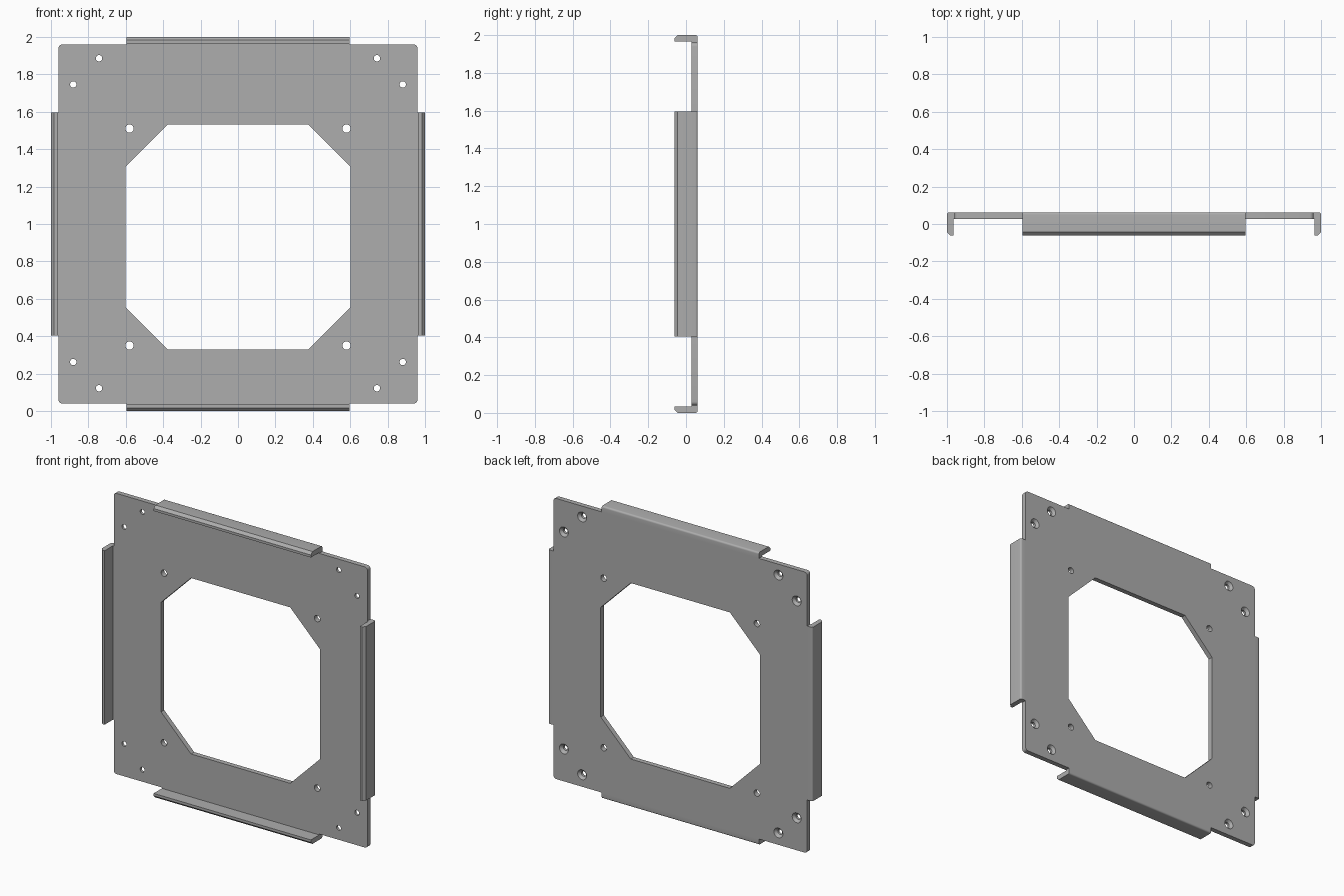
import bpy, bmesh
from math import sin, cos, pi, radians
from mathutils import Matrix, Vector

if "Cube" in bpy.data.objects:
    bpy.data.objects.remove(bpy.data.objects["Cube"])

BACK, INNER, FRONT = 0.062, 0.028, -0.062   # depths of the sheet and the lips
HALF, TAB = 0.96, 0.595                     # plate half size, flange half length
MID, HOLE_MID = 1.0, 0.93                   # plate and opening centre heights

steel = bpy.data.materials.new("grey steel")
steel.use_nodes = True
grey = (0.42, 0.42, 0.42, 1)
steel.diffuse_color = grey
steel.node_tree.nodes["Principled BSDF"].inputs["Base Color"].default_value = grey


def prism(bm, points, travel):
    """Extrude a closed outline along a vector."""
    face = bm.faces.new([bm.verts.new(p) for p in points])
    out = bmesh.ops.extrude_face_region(bm, geom=[face])["geom"]
    verts = [v for v in out if isinstance(v, bmesh.types.BMVert)]
    bmesh.ops.translate(bm, verts=verts, vec=travel)


def drill(bm, x, z, r_front, r_back, y0, y1):
    """Round cutter running from front to back."""
    place = Matrix.Translation((x, (y0 + y1) / 2, z)) @ Matrix.Rotation(-pi / 2, 4, "X")
    bmesh.ops.create_cone(bm, cap_ends=True, segments=24, radius1=r_front,
                          radius2=r_back, depth=y1 - y0, matrix=place)


def finish(bm, name):
    bmesh.ops.recalc_face_normals(bm, faces=bm.faces)
    mesh = bpy.data.meshes.new(name)
    bm.to_mesh(mesh)
    bm.free()
    mesh.materials.append(steel)
    ob = bpy.data.objects.new(name, mesh)
    bpy.context.collection.objects.link(ob)
    return ob


def arc(cx, cy, r, start, steps=5):
    return [(cx + r * cos(start + pi / 2 * i / steps),
             cy + r * sin(start + pi / 2 * i / steps)) for i in range(steps + 1)]


# Square plate with rounded corners
bm = bmesh.new()
c = HALF - 0.02
outline = []
for k, (sx, sz) in enumerate([(1, 1), (-1, 1), (-1, -1), (1, -1)]):
    outline += arc(sx * c, sz * c, 0.02, k * pi / 2)
prism(bm, [(x, INNER, z + MID) for x, z in outline], (0, BACK - INNER, 0))
plate = finish(bm, "mounting_plate")

# Four bent flanges: rounded bend at the back, chamfered lip at the front
bend = arc(0.988, BACK - 0.012, 0.012, 0)[::-1]
profile = [(0.94, BACK)] + bend + [(1, FRONT + 0.018), (0.983, FRONT),
           (0.966, FRONT), (0.966, INNER), (0.94, INNER)]
bm = bmesh.new()
for k in range(4):
    turn = Matrix.Translation((0, 0, MID)) @ Matrix.Rotation(k * pi / 2, 4, "Y")
    prism(bm, [turn @ Vector((-TAB, y, r)) for r, y in profile],
          turn.to_3x3() @ Vector((2 * TAB, 0, 0)))
flanges = finish(bm, "flange_helper")

# Eight-sided opening
bm = bmesh.new()
a, b = 0.602, 0.375
octagon = [(a, b), (b, a), (-b, a), (-a, b), (-a, -b), (-b, -a), (b, -a), (a, -b)]
prism(bm, [(x, -0.2, z + HOLE_MID) for x, z in octagon], (0, 0.4, 0))

# Plain holes around the opening, and pilot holes with countersinks near the corners
sinks = bmesh.new()
for sx in (-1, 1):
    for sz in (-1, 1):
        drill(bm, sx * 0.58, HOLE_MID + sz * 0.58, 0.022, 0.022, -0.1, 0.1)
        for x, z in ((0.743, 0.882), (0.881, 0.742)):
            z = 1.004 + sz * z
            drill(bm, sx * x, z, 0.017, 0.017, -0.1, 0.1)
            drill(sinks, sx * x, z, 0.017, 0.034, BACK - 0.017, BACK + 0.0001)
holes = finish(bm, "hole_helper")
countersinks = finish(sinks, "countersink_helper")

# Combine everything into one sheet
for helper, mode in ((flanges, "UNION"), (holes, "DIFFERENCE"), (countersinks, "DIFFERENCE")):
    mod = plate.modifiers.new(helper.name, "BOOLEAN")
    mod.operation, mod.object, mod.solver = mode, helper, "EXACT"
    helper.hide_render = True
bpy.context.view_layer.update()
solid = plate.evaluated_get(bpy.context.evaluated_depsgraph_get())
bm = bmesh.new()
bm.from_mesh(solid.to_mesh())
plate.modifiers.clear()
for helper in (flanges, holes, countersinks):
    bpy.data.objects.remove(helper)
bmesh.ops.dissolve_limit(bm, angle_limit=radians(0.5), verts=bm.verts, edges=bm.edges)
for face in bm.faces:
    face.material_index = 0
bm.to_mesh(plate.data)
bm.free()

# Smooth bends and holes, sharp edges elsewhere
bpy.ops.object.select_all(action="DESELECT")
plate.select_set(True)
bpy.context.view_layer.objects.active = plate
bpy.ops.object.shade_smooth_by_angle(angle=radians(30))
